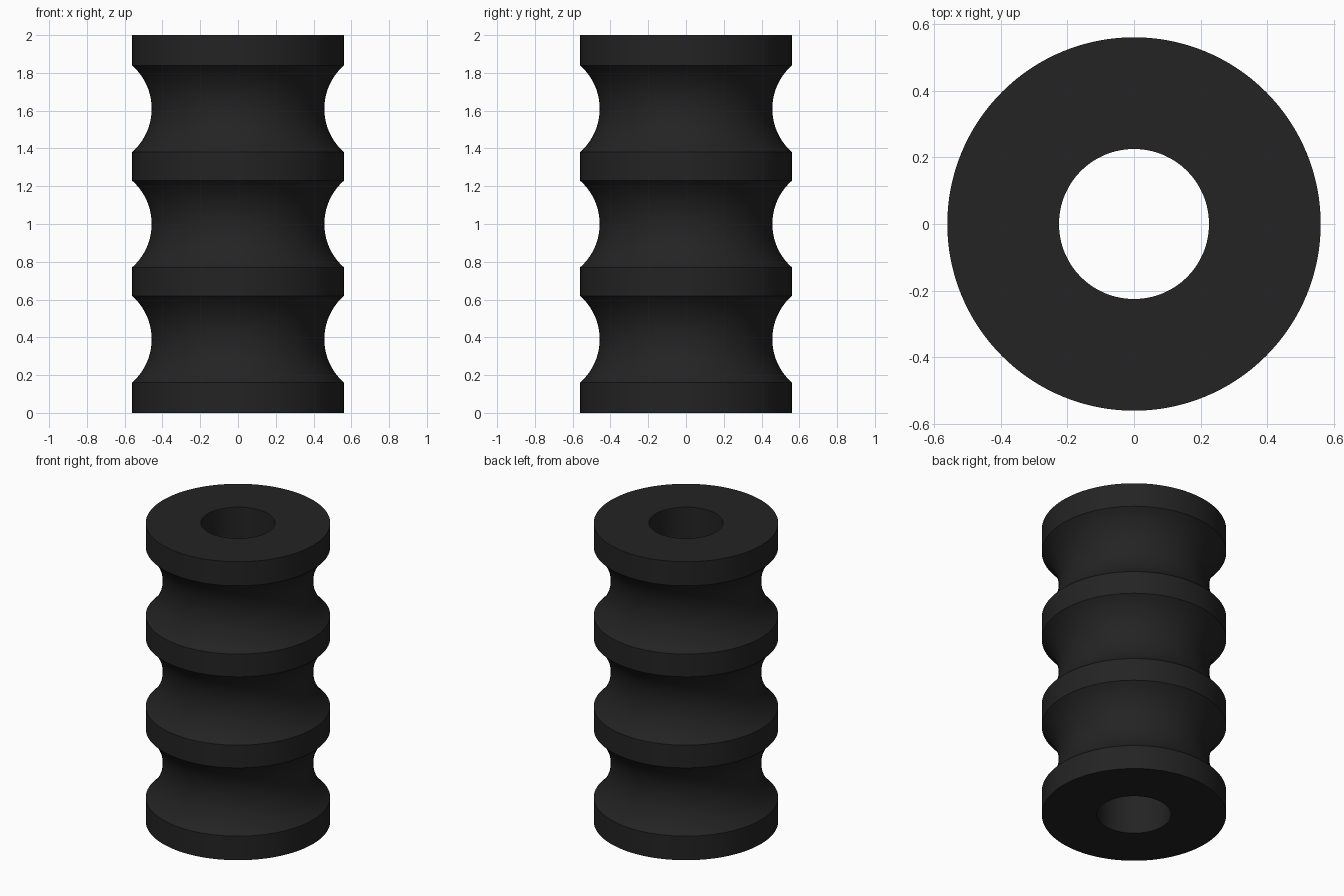
import bpy, bmesh, math

if "Cube" in bpy.data.objects:
    bpy.data.objects.remove(bpy.data.objects["Cube"])

R_OUT, R_HOLE, R_NECK = 0.56, 0.225, 0.457
HEIGHT, SEGMENTS, ARC_STEPS = 2.0, 128, 20
GROOVES = [0.39, 1.0, 1.61]      # groove centre heights
HALF = 0.229                     # half height of a groove

black = bpy.data.materials.new("black_rubber")
black.diffuse_color = (0.017, 0.017, 0.017, 1)
black.use_nodes = True
black.node_tree.nodes["Principled BSDF"].inputs["Base Color"].default_value = black.diffuse_color

# Closed half-section: outer wall with circular grooves, then the bore
depth = R_OUT - R_NECK
arc_r = (HALF ** 2 + depth ** 2) / (2 * depth)
arc_a = math.asin(HALF / arc_r)
profile = [(R_HOLE, 0), (R_OUT, 0)]
for zc in GROOVES:
    for i in range(ARC_STEPS + 1):
        a = -arc_a + 2 * arc_a * i / ARC_STEPS
        profile.append((R_NECK + arc_r * (1 - math.cos(a)), zc + arc_r * math.sin(a)))
profile += [(R_OUT, HEIGHT), (R_HOLE, HEIGHT)]

# Revolve the section around z
bm = bmesh.new()
verts = [bm.verts.new((r, 0, z)) for r, z in profile]
edges = [bm.edges.new((v, verts[(i + 1) % len(verts)])) for i, v in enumerate(verts)]
bmesh.ops.spin(bm, geom=verts + edges, cent=(0, 0, 0), axis=(0, 0, 1),
               angle=2 * math.pi, steps=SEGMENTS, use_merge=True)
bmesh.ops.remove_doubles(bm, verts=bm.verts, dist=1e-5)
bmesh.ops.recalc_face_normals(bm, faces=bm.faces)
mesh = bpy.data.meshes.new("grooved_sleeve")
bm.to_mesh(mesh)
bm.free()
mesh.materials.append(black)

sleeve = bpy.data.objects.new("grooved_sleeve", mesh)
bpy.context.collection.objects.link(sleeve)
bpy.context.view_layer.objects.active = sleeve
sleeve.select_set(True)
bpy.ops.object.shade_smooth_by_angle(angle=math.radians(30))
